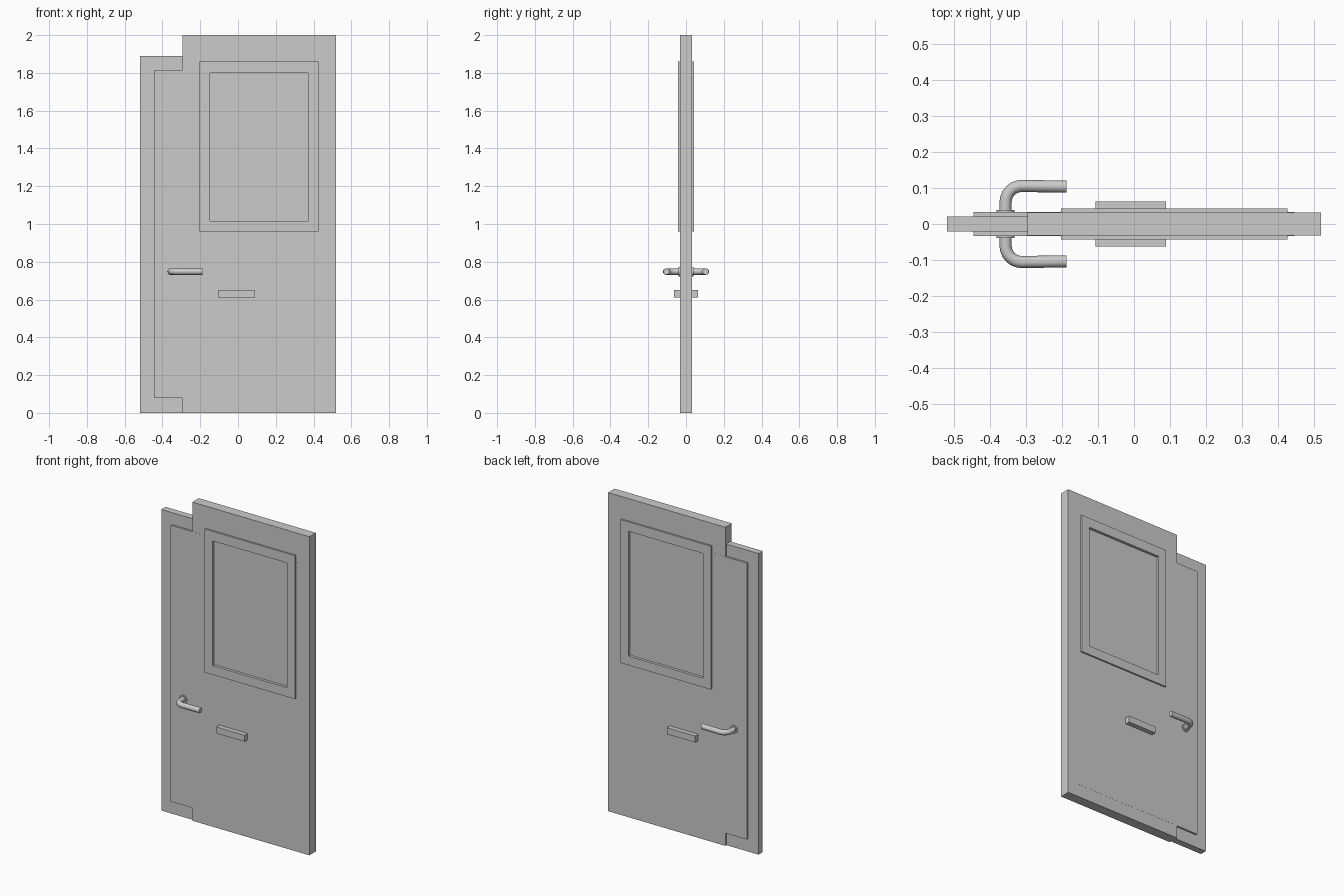
import bpy
from math import sin, cos, pi
from mathutils import Matrix

if "Cube" in bpy.data.objects:
    bpy.data.objects.remove(bpy.data.objects["Cube"])


def box(name, x0, x1, z0, z1, half, y0=None):
    """Box spanning x0..x1, z0..z1 and y -half..half (or y0..half)."""
    y0 = -half if y0 is None else y0
    bpy.ops.mesh.primitive_cube_add(size=1)
    ob = bpy.context.object
    ob.name = name
    ob.data.transform(Matrix.Translation(((x0 + x1) / 2, (y0 + half) / 2, (z0 + z1) / 2))
                      @ Matrix.Diagonal((x1 - x0, half - y0, z1 - z0, 1)))
    return ob


def cut(ob, cutter):
    mod = ob.modifiers.new("opening", 'BOOLEAN')
    mod.object, mod.solver = cutter, 'EXACT'
    bpy.context.view_layer.objects.active = ob
    bpy.ops.object.modifier_apply(modifier=mod.name)


# Door leaf, thin proud centre panel and raised window frame
leaf = box("door_leaf", -0.295, 0.518, 0, 2, 0.032)
panel = box("centre_panel", -0.445, 0.445, 0.08, 1.815, 0.0326)
frame = box("window_frame", -0.203, 0.425, 0.96, 1.86, 0.043)

# Window opening through all three, closed by the pane
opening = box("window_cutter", -0.148, 0.37, 1.017, 1.80, 0.2)
for part in (leaf, panel, frame):
    cut(part, opening)
bpy.data.objects.remove(opening)
box("window_pane", -0.15, 0.372, 1.015, 1.802, 0.026)

# Thinner, shorter strip on the latch edge
box("latch_strip", -0.518, -0.29, 0, 1.89, 0.021)

# Handle path: out from the door, round bend, then along x
hx, hz, reach, bend = -0.356, 0.748, 0.1055, 0.045
path = [(hx, 0.02)]
path += [(hx + bend - bend * cos(a), reach - bend + bend * sin(a))
         for a in (i * pi / 12 for i in range(7))]
path += [(-0.187, reach - 0.002)]

for side, label in ((-1, "front"), (1, "back")):
    # Letter plate
    lo, hi = sorted((side * 0.03, side * 0.0625))
    box(label + "_letter_plate", -0.107, 0.089, 0.61, 0.651, hi, lo)

    # Lever handle as a bevelled curve turned to mesh
    curve = bpy.data.curves.new(label + "_handle", 'CURVE')
    curve.dimensions = '3D'
    curve.bevel_depth, curve.bevel_resolution = 0.0168, 4
    curve.use_fill_caps = True
    spline = curve.splines.new('POLY')
    spline.points.add(len(path) - 1)
    for p, (x, y) in zip(spline.points, path):
        p.co = (x, side * y, hz, 1)
    handle = bpy.data.objects.new(label + "_handle", curve)
    bpy.context.collection.objects.link(handle)
    bpy.ops.object.select_all(action='DESELECT')
    handle.select_set(True)
    bpy.context.view_layer.objects.active = handle
    bpy.ops.object.convert(target='MESH')
    bpy.ops.object.shade_smooth_by_angle(angle=0.7)

    # Round plate at the handle root
    bpy.ops.mesh.primitive_cylinder_add(vertices=24, radius=0.025, depth=0.009,
                                        location=(hx, side * 0.0345, hz),
                                        rotation=(pi / 2, 0, 0))
    bpy.context.object.name = label + "_handle_rose"
    bpy.ops.object.shade_smooth_by_angle(angle=0.7)
